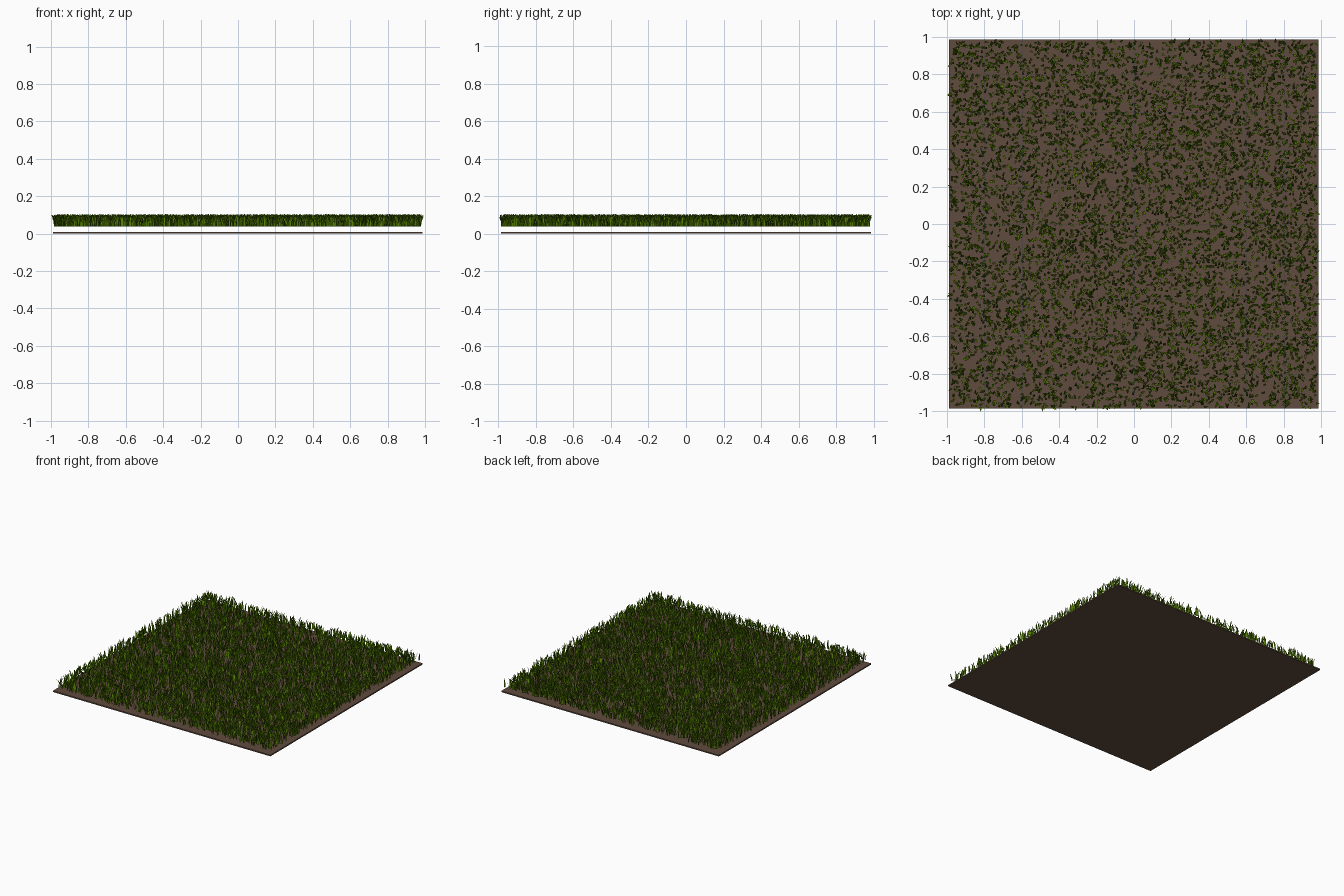
import bpy, bmesh, math, random

if "Cube" in bpy.data.objects:
    bpy.data.objects.remove(bpy.data.objects["Cube"])
random.seed(4)


def material(name, rgb):
    m = bpy.data.materials.new(name)
    m.diffuse_color = (*rgb, 1)
    m.use_nodes = True
    m.node_tree.nodes["Principled BSDF"].inputs["Base Color"].default_value = m.diffuse_color
    return m


def finish(bm, name, mat):
    me = bpy.data.meshes.new(name)
    bm.to_mesh(me)
    bm.free()
    me.materials.append(mat)
    ob = bpy.data.objects.new(name, me)
    bpy.context.collection.objects.link(ob)
    return ob


soil = material("soil brown", (0.117, 0.07, 0.047))
green = material("grass green", (0.09, 0.21, 0.001))

# thin soil slab
bm = bmesh.new()
bmesh.ops.create_cube(bm, size=1)
bmesh.ops.scale(bm, vec=(1.975, 1.975, 0.01), verts=bm.verts)
bmesh.ops.translate(bm, vec=(-0.002, 0, 0.005), verts=bm.verts)
finish(bm, "soil", soil)

# grass: tapered, curved blades hovering just above the soil
BASE_Z, COUNT = 0.037, 9500
PROFILE = [(0.0, 1.0), (0.4, 0.95), (0.75, 0.75)]   # height fraction, width fraction


def add_blade(bm, x, y):
    a = random.uniform(0, 2 * math.pi)
    dx, dy = math.cos(a), math.sin(a)             # lean direction
    h = random.uniform(0.052, 0.069)
    lean = random.uniform(0.014, 0.026)
    half = random.uniform(0.005, 0.0065)
    rows = []
    for t, w in PROFILE:
        cx, cy = x + dx * lean * t * t, y + dy * lean * t * t
        rows.append([bm.verts.new((cx - s * dy * half * w, cy + s * dx * half * w,
                                   BASE_Z + h * t)) for s in (-1, 1)])
    tip = bm.verts.new((x + dx * lean, y + dy * lean, BASE_Z + h))
    for (p, q), (r, s) in zip(rows, rows[1:]):
        bm.faces.new((p, q, s, r))
    bm.faces.new((*rows[-1], tip))


bm = bmesh.new()
for _ in range(COUNT):
    add_blade(bm, random.uniform(-0.98, 0.975), random.uniform(-0.98, 0.975))
finish(bm, "grass", green)
